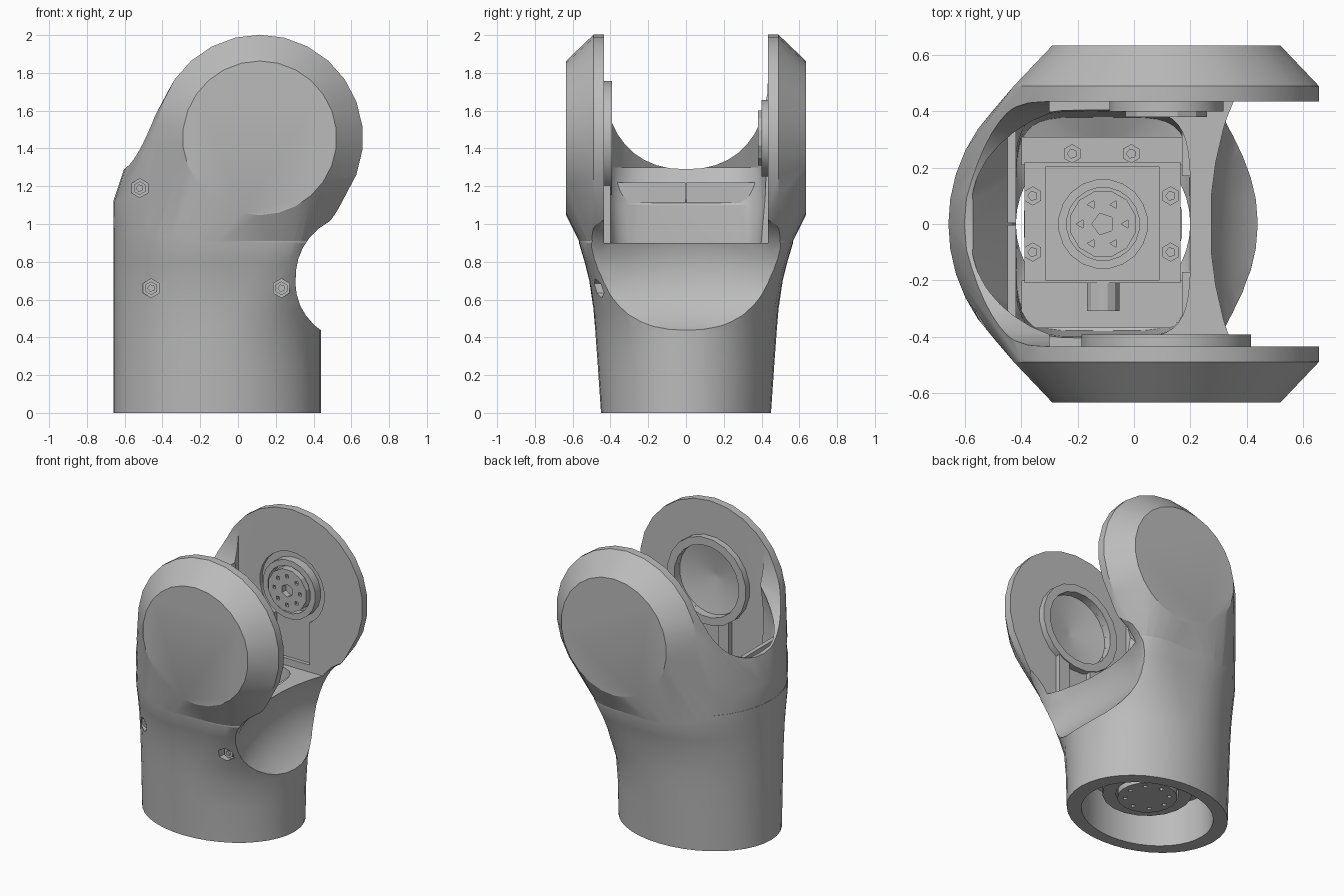
import bpy, bmesh, math
from mathutils import Vector

old = bpy.data.objects.get("Cube")
if old:
    bpy.data.objects.remove(old, do_unlink=True)

grey = bpy.data.materials.new("plain grey")
grey.use_nodes = True
grey.diffuse_color = (0.5, 0.5, 0.5, 1)
grey.node_tree.nodes["Principled BSDF"].inputs["Base Color"].default_value = (0.5, 0.5, 0.5, 1)

PIVOT = (0.115, 1.455)   # joint axis in x, z
MID = -0.11              # tube axis in x


def finish(name, bm):
    bmesh.ops.recalc_face_normals(bm, faces=bm.faces)
    me = bpy.data.meshes.new(name)
    bm.to_mesh(me)
    bm.free()
    me.materials.append(grey)
    ob = bpy.data.objects.new(name, me)
    bpy.context.collection.objects.link(ob)
    return ob


def oval(z, x0, x1, ry, back=2.0, front=2.0, n=40):
    """Superellipse ring at height z, squarer for higher powers on the -x or +x half."""
    pts = []
    for i in range(n):
        c, s = math.cos(math.tau * i / n), math.sin(math.tau * i / n)
        power = front if c > 0 else back
        px = math.copysign(abs(c) ** (2 / power), c)
        py = math.copysign(abs(s) ** (2 / power), s)
        pts.append(Vector(((x0 + x1) / 2 + px * (x1 - x0) / 2, py * ry, z)))
    return pts


def circle(centre, r, n=20, axis="z"):
    """Circle around an upright or a front-to-back axis."""
    pts = []
    for i in range(n):
        a = math.tau * (i + 0.5) / n
        u, v = r * math.cos(a), r * math.sin(a)
        pts.append(Vector(centre) + Vector((u, v, 0) if axis == "z" else (u, 0, v)))
    return pts


def loft(name, rings, closed=False):
    """Skin a list of rings; closed joins the last ring to the first."""
    bm = bmesh.new()
    rows = [[bm.verts.new(p) for p in ring] for ring in rings]
    n = len(rows[0])
    for a, b in zip(rows, rows[1:] + (rows[:1] if closed else [])):
        for i in range(n):
            j = (i + 1) % n
            bm.faces.new((a[i], a[j], b[j], b[i]))
    if not closed:
        bm.faces.new(rows[0])
        bm.faces.new(rows[-1])
    return finish(name, bm)


def rod(name, x, z, r, y0, y1, n=20):
    return loft(name, [circle((x, y, z), r, n, "y") for y in (y0, y1)])


def post(name, x, y, r, z0, z1, n=20):
    return loft(name, [circle((x, y, z), r, n) for z in (z0, z1)])


def tube(name, centre, outer, inner, depth, axis):
    step = Vector((0, 0, depth) if axis == "z" else (0, depth, 0))
    far = Vector(centre) + step
    return loft(name, [circle(c, r, 20, axis) for c, r in
                       ((centre, outer), (far, outer), (far, inner), (centre, inner))], True)


def box(name, x0, x1, y0, y1, z0, z1):
    return loft(name, [[Vector((x, y, z)) for x, y in
                        ((x0, y0), (x1, y0), (x1, y1), (x0, y1))] for z in (z0, z1)])


def boolean(target, tool, operation="DIFFERENCE"):
    mod = target.modifiers.new("cut", "BOOLEAN")
    mod.operation, mod.solver, mod.object = operation, "EXACT", tool
    bpy.context.view_layer.objects.active = target
    bpy.ops.object.modifier_apply(modifier=mod.name)
    bpy.data.objects.remove(tool, do_unlink=True)


# Tube flaring and squaring off at the front towards the joint
shell = loft("forearm_shell", [oval(z, -0.66, 0.44, ry, 2, front) for z, ry, front in
             ((0, 0.45, 2), (0.25, 0.467, 2), (0.43, 0.48, 2.1), (0.55, 0.49, 2.5),
              (0.7, 0.512, 3.3), (0.8, 0.537, 4), (0.9, 0.567, 5), (0.98, 0.57, 5))])

# Joint block: hull of both bevelled cheeks and the rounded back
bm = bmesh.new()
points = oval(0.9, -0.658, 0.438, 0.562, 2, 5)
points += [p for p in oval(1.12, -0.66, 0.44, 0.575) if p.x < -0.42]
points += [p for p in oval(1.3, -0.6, 0.38, 0.6) if p.x < -0.42]
for side in (-1, 1):
    for y, r in ((0.635, 0.408), (0.49, 0.547), (0.435, 0.547)):
        points += circle((PIVOT[0], side * y, PIVOT[1]), r, 26, "y")
for p in points:
    bm.verts.new(p)
hull = bmesh.ops.convex_hull(bm, input=bm.verts)
bmesh.ops.delete(bm, geom=list({v for v in hull["geom_interior"] + hull["geom_unused"]
                                if isinstance(v, bmesh.types.BMVert)}), context="VERTS")
bmesh.ops.dissolve_limit(bm, angle_limit=0.02, verts=bm.verts, edges=bm.edges)
boolean(shell, finish("joint_block", bm), "UNION")

# Barrel-shaped scoop below the joint, deepest in the middle
rings = []
for y in (-0.8, -0.45, -0.34, -0.22, -0.1, 0.1, 0.22, 0.34, 0.45, 0.8):
    t = min(1, (y / 0.45) ** 2)
    rings.append(circle((0.65 - 0.015 * t, y, 0.775 - 0.055 * t), 0.4 - 0.07 * t, 32, "y"))
boolean(shell, loft("scoop", rings))

# Hollow inside: open socket, round throat, motor bay, flared mouth
boolean(shell, loft("cavity", [oval(z, x0, x1, ry, p, p) for z, x0, x1, ry, p in
        ((-0.1, -0.56, 0.34, 0.37, 2), (0.3, -0.56, 0.34, 0.37, 2), (0.32, -0.42, 0.2, 0.31, 2),
         (0.48, -0.42, 0.2, 0.31, 2), (0.52, -0.42, 0.2, 0.38, 5), (0.85, -0.42, 0.2, 0.4, 5),
         (1.1, -0.43, 0.2, 0.43, 4), (1.3, -0.58, 0.2, 0.435, 2.5), (1.5, -0.47, 0.2, 0.435, 2.5),
         (1.75, -0.32, 0.2, 0.435, 2.5), (2.2, -0.31, 0.2, 0.435, 2.5))]))

# Gap between the cheeks, with a U-shaped back edge
boolean(shell, box("gap", -0.3, 1, -0.435, 0.435, 0.9, 2.2))
arc = [p for p in oval(0, -0.5, 0.5, 0.435, 2.3, 2.3) if p.x < 0.01]
arc = [(p.y, 1.79 + p.x) for p in arc]
outline = [(0.435, 2.2)] + arc + [(-0.435, 2.2)]
boolean(shell, loft("back_notch", [[Vector((x, y, z)) for y, z in outline] for x in (-1, 0)]))

# Dish in the front cheek, keyhole pocket in the back cheek
px, pz = PIVOT
boolean(shell, loft("dish", [circle((px, y, pz), r, 24, "y") for y, r in
                            ((-0.3, 0.25), (-0.45, 0.25), (-0.5, 0.02))]))
boolean(shell, rod("pocket", px, pz, 0.25, 0.3, 0.46, 24))
boolean(shell, box("pocket_neck", -0.02, 0.25, 0.3, 0.46, 0.95, 1.35))

# Hex screws sunk in the front
for i, (x, z, y) in enumerate(((-0.52, 1.19, -0.345), (-0.46, 0.66, -0.375), (0.23, 0.66, -0.45))):
    boolean(shell, rod("screw_hole", x, z, 0.05, -0.8, y + 0.04, 6))
    screw = rod(f"front_screw_{i + 1}", x, z, 0.036, y + 0.015, y + 0.06, 6)
    boolean(screw, rod("socket", x, z, 0.018, y - 0.1, y + 0.035, 5))

# Bearing ring and its straps on the front cheek, horn on the back cheek
tube("bearing_ring", (px, -0.44, pz), 0.305, 0.25, 0.048, "y")
for i, x in enumerate((-0.05, 0.2)):
    box(f"bearing_strap_{i + 1}", x, x + 0.08, -0.44, -0.4, 0.9, 1.22)
tube("horn_collar", (px, 0.465, pz), 0.205, 0.165, -0.065, "y")
horn = rod("joint_horn", px, pz, 0.15, 0.38, 0.465, 12)
boolean(horn, rod("bore", px, pz, 0.045, 0.3, 0.42, 6))
for i in range(8):
    a = math.tau * i / 8
    boolean(horn, rod("pin_hole", px + 0.1 * math.cos(a), pz + 0.1 * math.sin(a),
                      0.016, 0.3, 0.4, 4))

# Wrist motor inside the tube
box("motor_body", -0.39, 0.165, -0.21, 0.22, 0.4, 0.83)
box("motor_back_step", -0.4, 0.17, 0.21, 0.31, 0.5, 0.81)
box("motor_front_step", -0.4, 0.17, -0.37, -0.2, 0.5, 0.76)
rod("cable_plug", -0.11, 0.77, 0.06, -0.31, -0.2, 12)
box("motor_cap", -0.315, 0.09, -0.2, 0.205, 0.82, 0.86)
tube("motor_collar", (MID, 0, 0.86), 0.16, 0.13, 0.02, "z")
hub = post("motor_hub", MID, 0, 0.12, 0.85, 0.885, 12)
boolean(hub, post("bore", MID, 0, 0.04, 0.86, 1, 5))
for i in range(6):
    a = math.tau * i / 6
    boolean(hub, post("pin_hole", MID + 0.08 * math.cos(a), 0.08 * math.sin(a),
                      0.016, 0.87, 1, 3))
for i, (x, y) in enumerate(((0.13, 0.1), (0.13, -0.1), (-0.36, 0.1), (-0.36, -0.1),
                            (-0.22, 0.25), (-0.01, 0.25))):
    bolt = post(f"motor_screw_{i + 1}", x, y, 0.034, 0.8, 0.86, 6)
    boolean(bolt, post("socket", x, y, 0.017, 0.84, 1, 5))

# Split ledges either side of the motor
for side, x, z, split in (("left", 0.185, 0.78, 0.17), ("right", -0.435, 1.11, 0.003)):
    box(f"{side}_ledge_front", x - 0.015, x + 0.015, -0.39, -split, z, z + 0.11)
    box(f"{side}_ledge_back", x - 0.015, x + 0.015, split, 0.39, z, z + 0.11)

# Output disc seen from below
tube("output_ring", (MID, 0, 0.15), 0.285, 0.2, 0.06, "z")
disc = post("output_disc", MID, 0, 0.19, 0.12, 0.42)
for i in range(8):
    a = math.tau * i / 8
    boolean(disc, post("pin_hole", MID + 0.14 * math.cos(a), 0.14 * math.sin(a),
                       0.016, 0.05, 0.15, 6))

# Smooth curved faces, crisp edges
bpy.ops.object.select_all(action="DESELECT")
for ob in bpy.context.scene.objects:
    if ob.type == "MESH":
        ob.select_set(True)
bpy.context.view_layer.objects.active = shell
bpy.ops.object.shade_smooth_by_angle(angle=math.radians(22))
